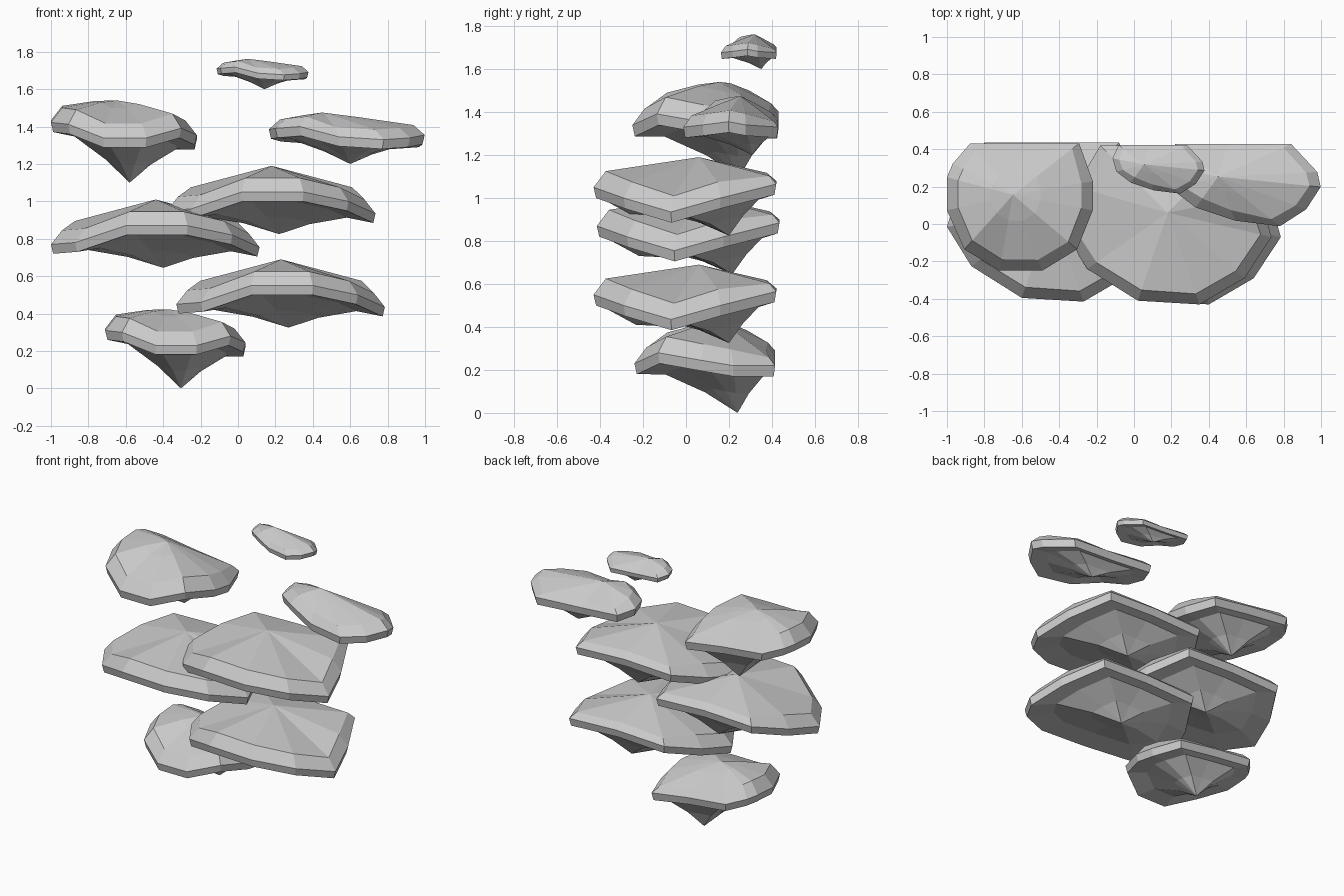
import bpy
import bmesh
from mathutils import Vector

default_cube = bpy.data.objects.get("Cube")
if default_cube:
    bpy.data.objects.remove(default_cube, do_unlink=True)

# One plain grey for every cap
grey = bpy.data.materials.new("fungus_grey")
grey.use_nodes = True
colour = (0.6, 0.6, 0.6, 1)
grey.diffuse_color = colour
principled = next(n for n in grey.node_tree.nodes if n.type == 'BSDF_PRINCIPLED')
principled.inputs["Base Color"].default_value = colour


def bridge(bm, lower, upper):
    """Join two rings of vertices with quads."""
    count = len(lower)
    for i in range(count):
        j = (i + 1) % count
        bm.faces.new((lower[i], lower[j], upper[j], upper[i]))


def fan(bm, ring, tip):
    """Close a ring with triangles meeting at one tip."""
    for i in range(len(ring)):
        bm.faces.new((ring[i], ring[(i + 1) % len(ring)], tip))


def raised(start, end, fraction, rise):
    """Point part of the way from start to end, lifted by rise."""
    return start.lerp(end, fraction) + Vector((0, 0, rise))


def make_cap_mesh(name, rim, crown, tip, shoulder_rise, dome, hollow):
    """Loft a bracket cap: root cone, hollow underside, lip, rim, shoulder, dome, crown."""
    rim = [Vector(p) for p in rim]
    crown, tip = Vector(crown), Vector(tip)
    back = max(p.y for p in rim)
    rings = []
    for p in rim:
        # The wall side is nearly flat, the free edge is rounded over
        at_wall = p.y > back - 0.02
        inward = Vector((crown.x - p.x, crown.y - p.y, 0)).normalized()
        shoulder = p + inward * (0.045 if at_wall else 0.06)
        shoulder.z += shoulder_rise * (0.5 if at_wall else 1)
        lip = p + inward * 0.012
        lip.z -= 0.05
        rings.append((raised(lip, tip, 0.68, hollow * 0.75),
                      raised(lip, tip, 0.28, hollow),
                      lip, p, shoulder,
                      raised(shoulder, crown, 0.6, dome)))

    bm = bmesh.new()
    loops = [[bm.verts.new(p) for p in ring] for ring in zip(*rings)]
    for lower, upper in zip(loops, loops[1:]):
        bridge(bm, lower, upper)
    fan(bm, loops[-1], bm.verts.new(crown))
    fan(bm, loops[0], bm.verts.new(tip))
    bmesh.ops.recalc_face_normals(bm, faces=bm.faces)
    mesh = bpy.data.meshes.new(name)
    bm.to_mesh(mesh)
    bm.free()
    mesh.materials.append(grey)
    return mesh


# Rim outlines run counter-clockwise from the left end seen from the front
large_cap = make_cap_mesh(
    "large_cap",
    rim=[(-.33, -.03, .45), (-.2, -.24, .46), (.07, -.41, .55), (.4, -.43, .55),
         (.64, -.29, .5), (.785, -.07, .435), (.72, .16, .5), (.59, .42, .565),
         (.23, .42, .58), (-.13, .42, .565), (-.26, .2, .5)],
    crown=(.23, .06, .69), tip=(.27, .2, .325),
    shoulder_rise=.075, dome=0, hollow=.045)

medium_cap = make_cap_mesh(
    "medium_cap",
    rim=[(-.71, .24, .32), (-.71, .07, .31), (-.62, -.13, .3), (-.44, -.24, .23),
         (-.22, -.24, .23), (-.04, -.13, .28), (.04, .07, .245), (.04, .22, .22),
         (-.03, .415, .22), (-.3, .415, .26), (-.59, .415, .29), (-.68, .31, .31)],
    crown=(-.37, .15, .423), tip=(-.305, .24, 0),
    shoulder_rise=.075, dome=.008, hollow=.05)

small_cap = make_cap_mesh(
    "small_cap",
    rim=[(.165, .3, 1.385), (.2, .18, 1.39), (.33, .08, 1.4), (.54, .01, 1.345),
         (.78, -.02, 1.33), (.92, .07, 1.34), (.998, .19, 1.355), (.98, .27, 1.34),
         (.84, .42, 1.33), (.5, .42, 1.35), (.22, .42, 1.37)],
    crown=(.45, .245, 1.475), tip=(.6, .3, 1.2),
    shoulder_rise=.053, dome=.002, hollow=.03)

# Caps stacked up the trunk side: name, shape, position, scale
placements = [
    ("bottom_left_cap", medium_cap, (0, 0, 0), 1),
    ("lower_right_cap", large_cap, (0, 0, 0), 1),
    ("middle_left_cap", large_cap, (-.67, .015, .32), 1),
    ("middle_right_cap", large_cap, (-.05, 0, .5), 1),
    ("upper_left_cap", medium_cap, (-.262, 0, 1.1), 1.04),
    ("upper_right_cap", small_cap, (0, .008, 0), 1),
    ("top_cap", small_cap, (-.212, .174, .892), .59),
]
for name, mesh, position, scale in placements:
    cap = bpy.data.objects.new(name, mesh)
    cap.location = position
    cap.scale = (scale,) * 3
    bpy.context.collection.objects.link(cap)
